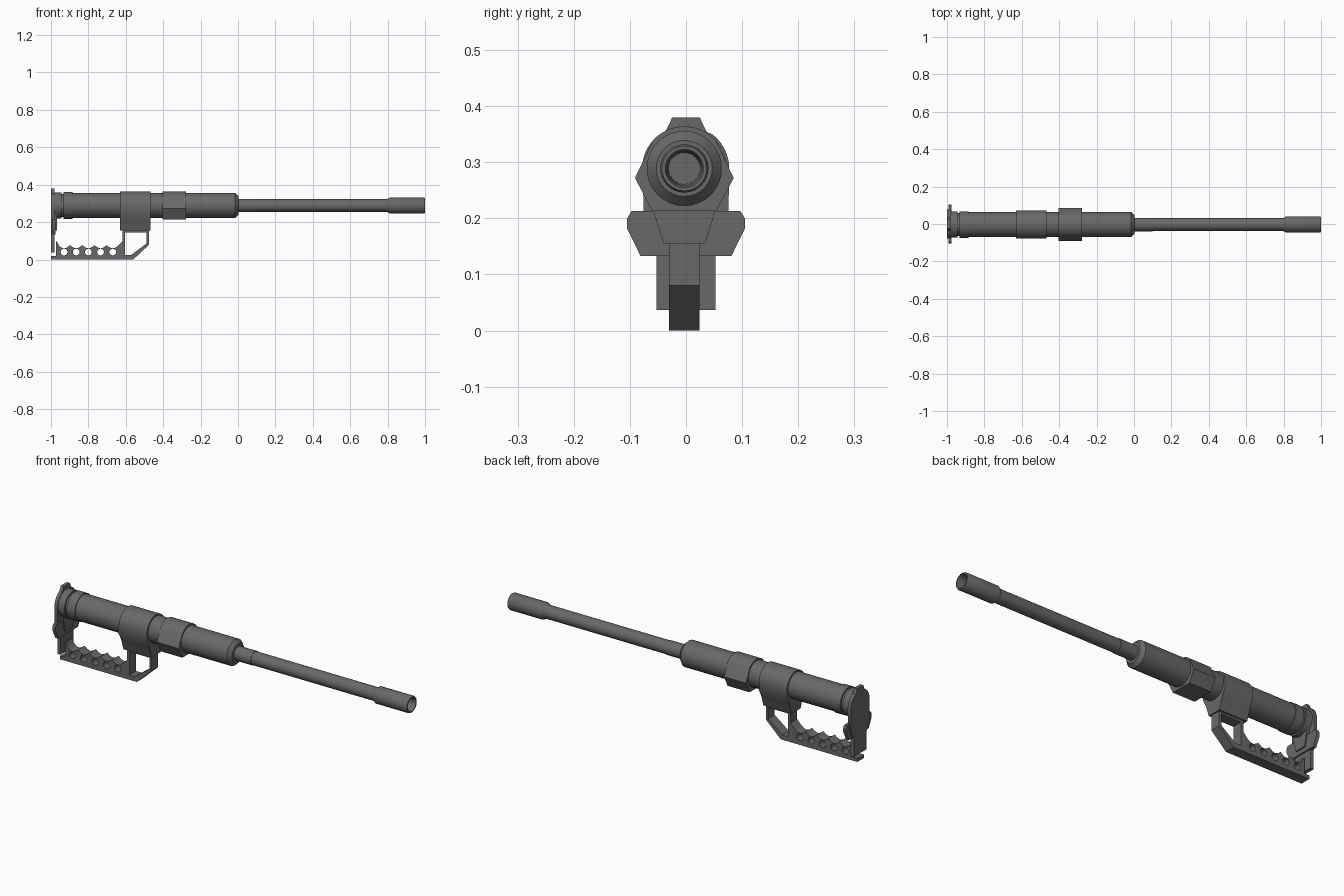
import bpy, bmesh, math
from mathutils import Matrix, Vector

if "Cube" in bpy.data.objects:
    bpy.data.objects.remove(bpy.data.objects["Cube"], do_unlink=True)

AXIS_Y, AXIS_Z = -0.003, 0.289

metal = bpy.data.materials.new("dark_gray_metal")
metal.use_nodes = True
color = (0.14, 0.14, 0.14, 1)
metal.diffuse_color = color
metal.node_tree.nodes["Principled BSDF"].inputs["Base Color"].default_value = color


def finish(name, bm, smooth=True):
    bmesh.ops.remove_doubles(bm, verts=bm.verts[:], dist=1e-5)
    bmesh.ops.recalc_face_normals(bm, faces=bm.faces[:])
    mesh = bpy.data.meshes.new(name)
    bm.to_mesh(mesh)
    bm.free()
    mesh.materials.append(metal)
    obj = bpy.data.objects.new(name, mesh)
    bpy.context.collection.objects.link(obj)
    bpy.ops.object.select_all(action='DESELECT')
    obj.select_set(True)
    bpy.context.view_layer.objects.active = obj
    if smooth:
        bpy.ops.object.shade_smooth_by_angle(angle=math.radians(30))
    return obj


def lathe(name, profile, sides=32):
    """Spin (x, radius) points around the barrel axis."""
    bm = bmesh.new()
    verts = [bm.verts.new((x, AXIS_Y, AXIS_Z + r)) for x, r in profile]
    edges = [bm.edges.new(pair) for pair in zip(verts, verts[1:])]
    bmesh.ops.spin(bm, geom=verts + edges, cent=(0, AXIS_Y, AXIS_Z),
                   axis=(1, 0, 0), angle=math.tau, steps=sides)
    return finish(name, bm)


def prism_x(name, half, x0, x1, center=AXIS_Y):
    """Extrude a mirrored (y, z) half outline, listed top to bottom, along x."""
    outline = half + [(-y, z) for y, z in reversed(half) if y > 0]
    bm = bmesh.new()
    face = bm.faces.new([bm.verts.new((x0, center + y, z)) for y, z in outline])
    new = bmesh.ops.extrude_face_region(bm, geom=[face])["geom"]
    bmesh.ops.translate(bm, vec=(x1 - x0, 0, 0),
                        verts=[v for v in new if isinstance(v, bmesh.types.BMVert)])
    return finish(name, bm)


def plate_y(name, loops, half_width):
    """Extrude an (x, z) outline with openings across y."""
    curve = bpy.data.curves.new(name + "_outline", 'CURVE')
    curve.dimensions, curve.fill_mode, curve.extrude = '2D', 'BOTH', half_width
    for loop in loops:
        spline = curve.splines.new('POLY')
        spline.points.add(len(loop) - 1)
        for point, (x, z) in zip(spline.points, loop):
            point.co = (x, z, 0, 1)
        spline.use_cyclic_u = True
    helper = bpy.data.objects.new(name + "_outline", curve)
    bpy.context.collection.objects.link(helper)
    graph = bpy.context.evaluated_depsgraph_get()
    mesh = bpy.data.meshes.new_from_object(helper.evaluated_get(graph))
    bm = bmesh.new()
    bm.from_mesh(mesh)
    bpy.data.objects.remove(helper, do_unlink=True)
    bpy.data.meshes.remove(mesh)
    turn = Matrix.Translation(Vector((0, AXIS_Y, 0))) @ Matrix.Rotation(math.pi / 2, 4, 'X')
    bm.transform(turn)
    for f in bm.faces:
        f.smooth = False
        f.material_index = 0
    return finish(name, bm)


def arc(radius, start, end, steps):
    """(y, z) arc about the barrel axis, angles in degrees from +y."""
    angles = [math.radians(start + (end - start) * i / steps) for i in range(steps + 1)]
    return [(radius * math.cos(a), AXIS_Z + radius * math.sin(a)) for a in angles]


# Main tube with rear grooves and a chamfered front
lathe("receiver_tube", [
    (-0.985, 0), (-0.985, 0.07), (-0.945, 0.07), (-0.945, 0.062), (-0.932, 0.062),
    (-0.932, 0.071), (-0.885, 0.071), (-0.885, 0.067), (-0.015, 0.067),
    (0.003, 0.05), (0.003, 0)])

# Barrel and hollow muzzle
lathe("barrel", [(-0.01, 0.036), (0.1, 0.036), (0.1, 0.034), (0.81, 0.034)])
lathe("muzzle", [
    (0.795, 0.033), (0.812, 0.043), (0.994, 0.043), (1.0, 0.04), (1.0, 0.034),
    (0.985, 0.03), (0.9, 0.028), (0.9, 0)])

# Grip housing wrapped around the tube, tapering downwards
prism_x("grip_housing", arc(0.075, 90, 0, 12) +
        [(0.075, 0.25), (0.055, 0.212), (0.037, 0.155)], -0.63, -0.468)

# Angular collar with a rounded top
prism_x("angular_collar", arc(0.075, 90, 42, 8) +
        [(0.088, 0.272), (0.057, 0.213)], -0.403, -0.277)

# Rear end plate with top tab and lower strap
prism_x("end_plate", [(0.025, 0.38), (0.028, 0.372), (0.037, 0.354)] +
        arc(0.077, 52, 0, 8) +
        [(0.075, 0.17), (0.053, 0.133), (0.053, 0.037)], -1.0, -0.982, 0)
prism_x("end_plate_ears", [
    (0.097, 0.213), (0.105, 0.2), (0.105, 0.182), (0.081, 0.133)], -0.992, -0.975, 0)
prism_x("end_plate_bracket", [(0.05, 0.24), (0.03, 0.155)], -0.985, -0.968)

# Grip with finger grooves, round holes and trigger guard opening
PITCH = 0.065
centers = [-0.67 - PITCH * i for i in range(5)]
grooves = []
for c in centers:
    for i in range(8):
        t = 0.5 - i / 8
        grooves.append((c + t * PITCH, 0.077 - 0.017 * math.cos(math.pi * t)))
grip = [(-1.0, 0), (-0.56, 0), (-0.475, 0.08), (-0.475, 0.16),
        (-0.617, 0.16), (-0.617, 0.1)] + grooves + [
        (-0.962, 0.085), (-0.968, 0.097), (-0.972, 0.097), (-0.972, 0.018), (-1.0, 0.018)]
guard_opening = [(-0.603, 0.025), (-0.57, 0.025), (-0.488, 0.087),
                 (-0.488, 0.145), (-0.603, 0.145)]
holes = [[(c + 0.018 * math.cos(a), 0.04 + 0.018 * math.sin(a))
          for a in (math.tau * i / 16 for i in range(16))] for c in centers]
plate_y("finger_grip", [grip, guard_opening] + holes, 0.027)
